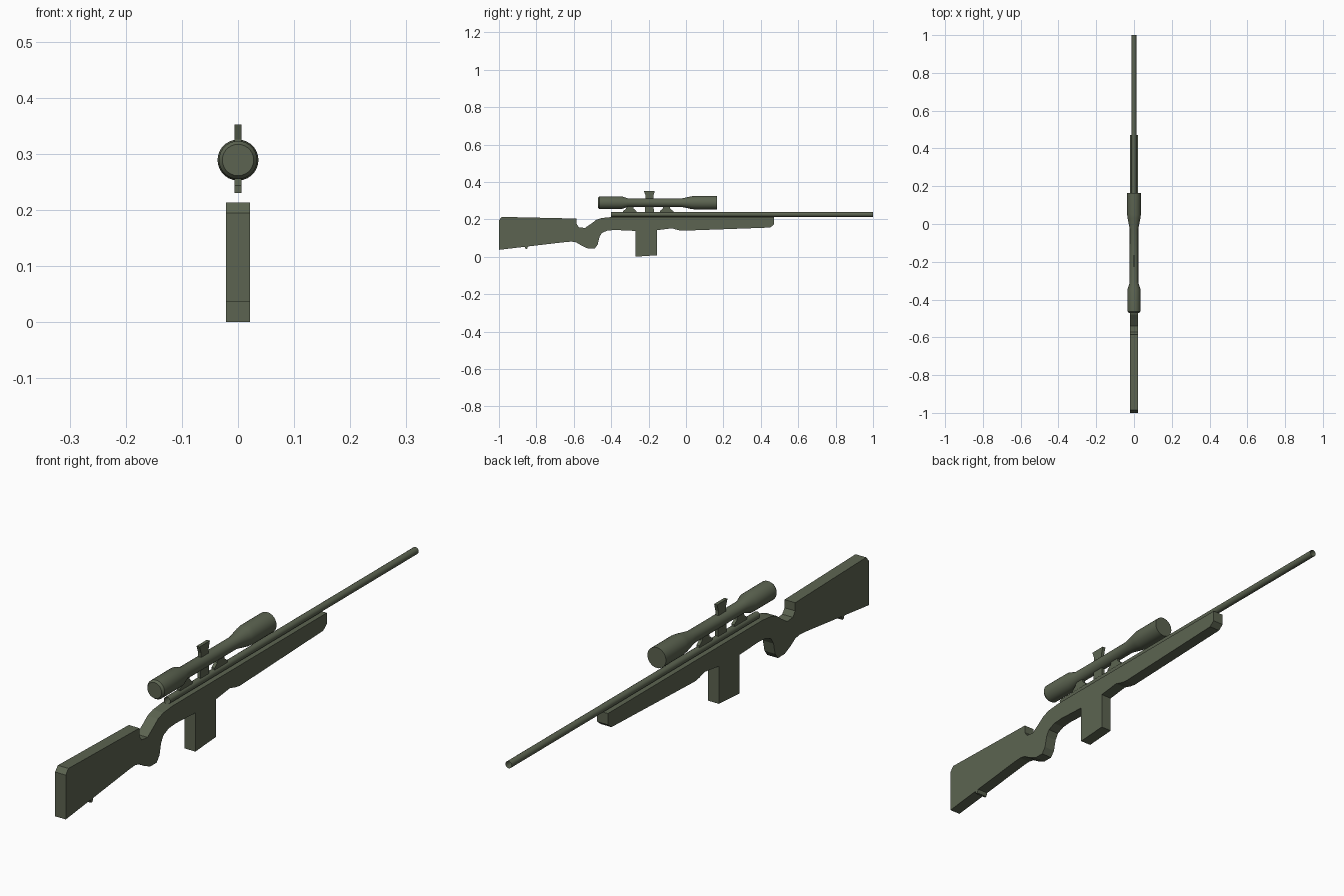
import bpy, bmesh, math

if "Cube" in bpy.data.objects:
    bpy.data.objects.remove(bpy.data.objects["Cube"])

olive = bpy.data.materials.new("olive")
olive.diffuse_color = (0.107, 0.127, 0.082, 1)
olive.use_nodes = True
olive.node_tree.nodes["Principled BSDF"].inputs["Base Color"].default_value = olive.diffuse_color


def finish(name, bm, smooth=False):
    bmesh.ops.recalc_face_normals(bm, faces=bm.faces)
    me = bpy.data.meshes.new(name)
    bm.to_mesh(me)
    bm.free()
    me.materials.append(olive)
    ob = bpy.data.objects.new(name, me)
    bpy.context.collection.objects.link(ob)
    if smooth:
        bpy.ops.object.select_all(action='DESELECT')
        ob.select_set(True)
        bpy.context.view_layer.objects.active = ob
        bpy.ops.object.shade_smooth_by_angle(angle=math.radians(32))
    return ob


def plate(name, outline, half):
    """Side outline of (y, z) points, extruded across x."""
    bm = bmesh.new()
    face = bm.faces.new([bm.verts.new((-half, y, z)) for y, z in outline])
    ext = bmesh.ops.extrude_face_region(bm, geom=[face])["geom"]
    bmesh.ops.translate(bm, vec=(2 * half, 0, 0),
                        verts=[v for v in ext if isinstance(v, bmesh.types.BMVert)])
    return finish(name, bm)


def tube(name, profile, z, sides, capped):
    """Rings of (y, radius) around an axis along y."""
    bm = bmesh.new()
    rings = []
    for y, r in profile:
        rings.append([bm.verts.new((r * math.cos(2 * math.pi * i / sides), y,
                                    z + r * math.sin(2 * math.pi * i / sides)))
                      for i in range(sides)])
    for a, b in zip(rings, rings[1:]):
        for i in range(sides):
            j = (i + 1) % sides
            bm.faces.new((a[i], a[j], b[j], b[i]))
    if capped:
        bm.faces.new(rings[0])
        bm.faces.new(rings[-1])
    return finish(name, bm, True)


# Stock, grip, magazine and fore-end in one flat-sided outline
plate("stock", [
    (-1, 0.037), (-1, 0.195), (-0.985, 0.213), (-0.585, 0.204), (-0.585, 0.175),
    (-0.572, 0.157), (-0.54, 0.154), (-0.505, 0.178), (-0.48, 0.197),
    (-0.45, 0.207), (-0.40, 0.212), (0.47, 0.212), (0.47, 0.172), (0.45, 0.156),
    (-0.02, 0.139), (-0.045, 0.143), (-0.075, 0.152), (-0.155, 0.142),
    (-0.155, 0.008), (-0.20, 0.005), (-0.27, 0.0), (-0.27, 0.138),
    (-0.38, 0.143), (-0.42, 0.14), (-0.45, 0.127), (-0.463, 0.105),
    (-0.472, 0.065), (-0.488, 0.044), (-0.525, 0.044), (-0.56, 0.06),
    (-0.585, 0.076), (-0.61, 0.081), (-0.64, 0.079), (-0.845, 0.055),
    (-0.85, 0.042), (-0.858, 0.042), (-0.862, 0.053)], 0.021)

# Barrel is an open tube
tube("barrel", [(-0.40, 0.0125), (1.0, 0.0125)], 0.226, 16, False)

# Scope body
tube("scope", [(-0.47, 0.028), (-0.462, 0.034), (-0.345, 0.034), (-0.31, 0.0225),
               (-0.025, 0.0225), (0.03, 0.034), (0.05, 0.0365), (0.165, 0.0365)],
     0.289, 28, True)

# Adjustment post through the scope
plate("scope_post", [(-0.225, 0.352), (-0.167, 0.352), (-0.174, 0.326),
                     (-0.172, 0.235), (-0.22, 0.235), (-0.216, 0.326)], 0.006)

# Two stepped scope mounts
half_outline = [(0.036, 0.23), (0.036, 0.244), (0.02, 0.257), (0.016, 0.275)]
for name, cy in (("rear_mount", -0.30), ("front_mount", -0.104)):
    plate(name, [(cy + d, z) for d, z in half_outline]
          + [(cy - d, z) for d, z in reversed(half_outline)], 0.006)
